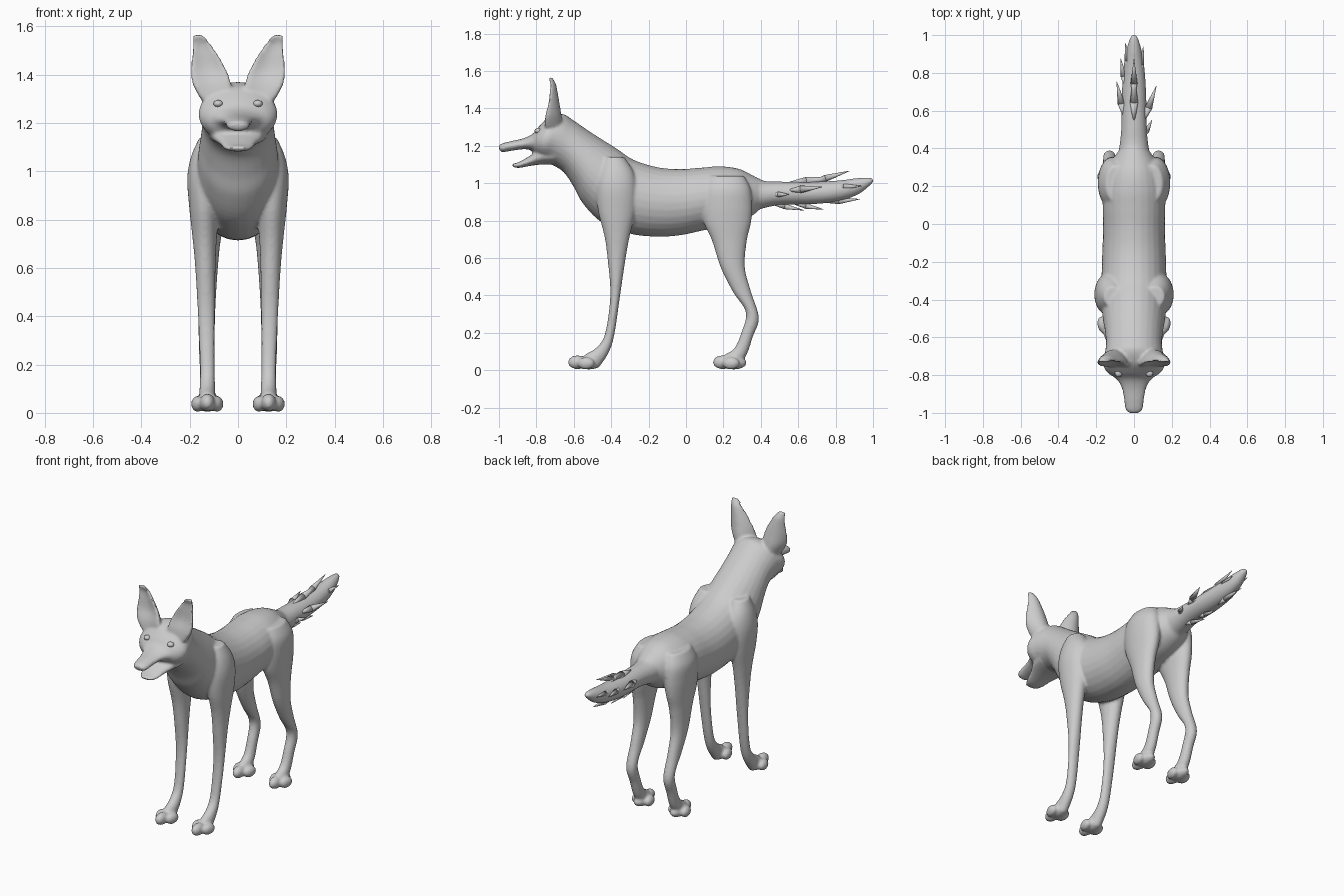
import bpy, bmesh, math
from mathutils import Vector, Matrix


def spline(rows, steps=5):
    """Catmull-Rom interpolation of section rows."""
    out = []
    for i in range(len(rows) - 1):
        p = [rows[max(i - 1, 0)], rows[i], rows[i + 1], rows[min(i + 2, len(rows) - 1)]]
        for s in range(steps):
            t = s / steps
            out.append([0.5 * (2 * b + (c - a) * t + (2 * a - 5 * b + 4 * c - d) * t * t
                               + (3 * b - a - 3 * c + d) * t ** 3) for a, b, c, d in zip(*p)])
    return out + [list(rows[-1])]


def loft(bm, rows, side=1, cup=0.0, n=28):
    """Closed tube; each row is (y1, z1, y2, z2, half width, centre x)."""
    rings = []
    for y1, z1, y2, z2, w, cx in spline(rows):
        ring = []
        for k in range(n):
            a = 2 * math.pi * k / n
            c, s = math.cos(a), math.sin(a)
            ring.append(bm.verts.new((side * (cx + w * s),
                                      (y1 + y2) / 2 + (y1 - y2) / 2 * c - cup * w * s * s,
                                      (z1 + z2) / 2 + (z1 - z2) / 2 * c)))
        rings.append(ring)
    for a, b in zip(rings, rings[1:]):
        for k in range(n):
            bm.faces.new((a[k], a[(k + 1) % n], b[(k + 1) % n], b[k]))
    bm.faces.new(rings[0])
    bm.faces.new(rings[-1])


def blob(bm, centre, radii, rot=None):
    m = Matrix.Translation(centre) @ (rot or Matrix()) @ Matrix.Diagonal((*radii, 1))
    bmesh.ops.create_uvsphere(bm, u_segments=20, v_segments=12, radius=1, matrix=m)


def finish(bm, name):
    bmesh.ops.recalc_face_normals(bm, faces=bm.faces)
    for f in bm.faces:
        f.smooth = True
    me = bpy.data.meshes.new(name)
    bm.to_mesh(me)
    bm.free()
    ob = bpy.data.objects.new(name, me)
    bpy.context.collection.objects.link(ob)
    return ob


bm = bmesh.new()

# Torso, neck, skull and upper muzzle
trunk = [(.42, 1.01, .41, .88, .06), (.36, 1.04, .36, .83, .10), (.28, 1.078, .28, .79, .14),
         (.18, 1.09, .18, .765, .163), (.08, 1.083, .08, .745, .166), (-.03, 1.076, -.03, .722, .164),
         (-.15, 1.085, -.15, .714, .168), (-.28, 1.125, -.30, .73, .172), (-.37, 1.185, -.45, .79, .172),
         (-.45, 1.235, -.55, .89, .165), (-.52, 1.28, -.60, .98, .155), (-.60, 1.335, -.655, 1.06, .148),
         (-.66, 1.37, -.72, 1.10, .155), (-.735, 1.35, -.76, 1.12, .163), (-.785, 1.305, -.79, 1.14, .14),
         (-.82, 1.264, -.82, 1.17, .095), (-.87, 1.24, -.86, 1.182, .066), (-.94, 1.224, -.93, 1.174, .052),
         (-.985, 1.212, -.98, 1.166, .045), (-1.002, 1.2, -.997, 1.175, .025)]
loft(bm, [r + (0,) for r in trunk])

# Lower jaw
jaw = [(-.70, 1.20, -.70, 1.10, .12), (-.78, 1.185, -.77, 1.10, .105), (-.83, 1.15, -.83, 1.093, .078),
       (-.89, 1.115, -.89, 1.082, .058), (-.93, 1.103, -.925, 1.085, .035)]
loft(bm, [r + (0,) for r in jaw])

# Tail
tail = [(.34, 1.04, .34, .84, .09), (.42, 1.012, .42, .868, .076), (.52, 1.008, .52, .885, .067),
        (.68, 1.008, .68, .888, .065), (.82, 1.015, .82, .905, .056), (.92, 1.028, .92, .94, .04),
        (.985, 1.03, .98, .985, .022), (1.002, 1.02, 1.0, 1.005, .008)]
loft(bm, [r + (0,) for r in tail])

# Front legs with shoulders, hind legs with thighs: (y1, z1, y2, z2, half width, centre x)
front_leg = [(-.44, 1.14, -.33, 1.14, .05, .11), (-.47, 1.06, -.28, 1.06, .067, .128),
             (-.48, .97, -.265, .97, .07, .14), (-.47, .85, -.27, .85, .062, .14),
             (-.437, .72, -.30, .72, .05, .138), (-.42, .6, -.322, .6, .042, .135),
             (-.405, .4, -.352, .4, .035, .131), (-.432, .2, -.383, .19, .031, .127),
             (-.475, .125, -.415, .09, .032, .127), (-.54, .085, -.47, .01, .036, .127)]
hind_leg = [(.12, 1.04, .31, 1.04, .05, .10), (.09, .97, .345, .97, .072, .115),
            (.08, .88, .355, .88, .073, .118), (.095, .79, .348, .79, .064, .122),
            (.14, .69, .325, .69, .052, .127), (.185, .55, .315, .55, .043, .13),
            (.25, .42, .348, .42, .036, .13), (.32, .31, .39, .28, .033, .13),
            (.295, .2, .358, .18, .031, .128), (.26, .12, .325, .085, .032, .127),
            (.21, .085, .275, .01, .036, .127)]
# Ears (cupped towards the front)
ear = [(-.755, 1.30, -.66, 1.30, .065, .09), (-.745, 1.36, -.665, 1.36, .08, .108),
       (-.725, 1.42, -.675, 1.42, .073, .121), (-.72, 1.48, -.685, 1.48, .055, .136),
       (-.72, 1.53, -.695, 1.53, .038, .151), (-.735, 1.567, -.715, 1.567, .018, .168)]
for side in (-1, 1):
    loft(bm, front_leg, side)
    loft(bm, hind_leg, side)
    loft(bm, ear, side, cup=.45)
    # Paws: pad and three toes
    for y in (-.54, .235):
        blob(bm, (side * .127, y + .02, .04), (.04, .07, .036))
        blob(bm, (side * .127, y - .04, .043), (.031, .052, .037))
        for dx in (-.04, .04):
            blob(bm, (side * (.127 + dx), y + .005, .037), (.026, .046, .033),
                 Matrix.Rotation(-side * dx * 5, 4, 'Z'))

body = finish(bm, "body")
rm = body.modifiers.new("merge", 'REMESH')
rm.mode = 'VOXEL'
rm.voxel_size = 0.008
rm.use_smooth_shade = True
sm = body.modifiers.new("soften", 'SMOOTH')
sm.factor = 0.5
sm.iterations = 5

# Eyes
bm = bmesh.new()
for side in (-1, 1):
    blob(bm, (side * .082, -.79, 1.28), (.02, .02, .015), Matrix.Rotation(side * .5, 4, 'Z'))
finish(bm, "eyes")

# Tail tufts: pointed leaves from root to tip, with widths across x and along the side
tufts = [((0, .66, 1.0), (0, .875, 1.066), .018), ((0, .54, 1.0), (0, .80, 1.03), .022),
         ((.01, .46, .89), (0, .63, .855), .015), ((0, .58, .89), (.01, .735, .86), .015),
         ((0, .74, .90), (0, .93, .915), .018), ((.05, .54, .96), (.118, .73, .98), .02),
         ((.05, .46, .94), (.095, .55, .94), .015), ((-.05, .56, .96), (-.092, .755, .98), .02),
         ((-.045, .72, .97), (-.07, .875, .975), .016), ((.03, .78, .98), (.05, .94, .985), .016),
         ((-.03, .8, .98), (-.045, .96, 1.0), .015)]
bm = bmesh.new()
for root, tip, w in tufts:
    a, b = Vector(root), Vector(tip)
    d = b - a
    rot = d.to_track_quat('Z', 'Y').to_matrix().to_4x4()
    for length, r1, r2, off in ((.4, .004, w, .2), (.6, w, .001, .7)):
        bmesh.ops.create_cone(bm, cap_ends=True, segments=12, radius1=r1, radius2=r2,
                              depth=d.length * length,
                              matrix=Matrix.Translation(a + d * off) @ rot)
finish(bm, "tail_tufts")
